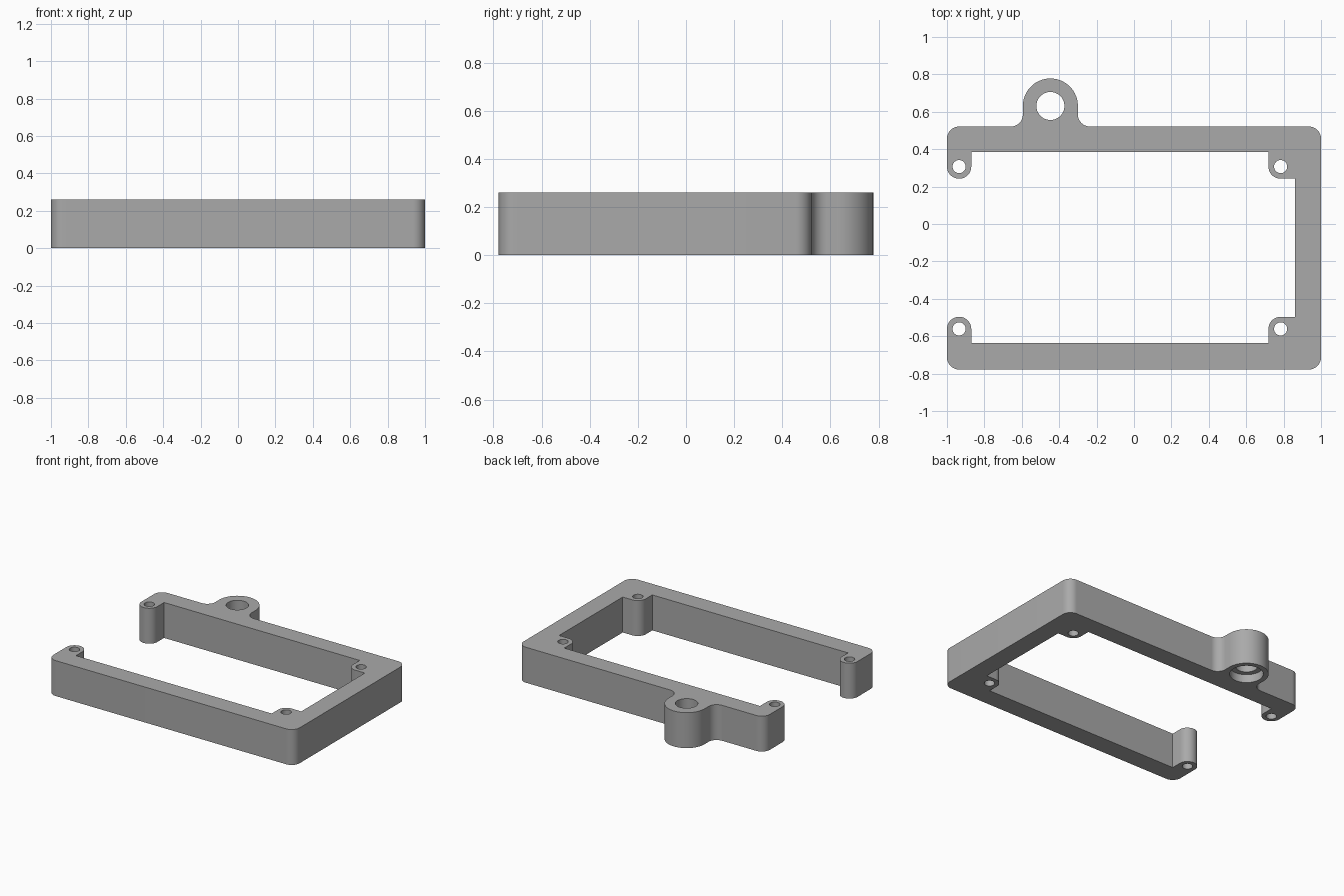
import bpy, bmesh
from math import cos, sin, radians

cube = bpy.data.objects.get("Cube")
if cube:
    bpy.data.objects.remove(cube, do_unlink=True)

HEIGHT = 0.26
R = 0.065                      # shared corner radius
LUG = (-0.447, 0.631)          # centre of the mounting lug
LUG_R = 0.147
BACK, FRONT = 0.521, -0.778    # outer frame edges in y
IN_BACK, IN_FRONT = 0.385, -0.636
HOLE_XS, HOLE_YS = (-0.935, 0.784), (0.307, -0.561)

grey = bpy.data.materials.new("plain grey")
grey.use_nodes = True
grey.diffuse_color = (0.4, 0.4, 0.4, 1)
grey.node_tree.nodes["Principled BSDF"].inputs["Base Color"].default_value = (0.4, 0.4, 0.4, 1)


def arc(x, y, r, start, end, steps=12):
    angles = [radians(start + (end - start) * i / steps) for i in range(steps + 1)]
    return [(x + r * cos(a), y + r * sin(a)) for a in angles]


def prism(name, points, bottom, top):
    """Extrude a flat outline between two heights."""
    bm = bmesh.new()
    face = bm.faces.new([bm.verts.new((x, y, bottom)) for x, y in points])
    new = bmesh.ops.extrude_face_region(bm, geom=[face])["geom"]
    for v in new:
        if isinstance(v, bmesh.types.BMVert):
            v.co.z = top
    bmesh.ops.recalc_face_normals(bm, faces=bm.faces)
    mesh = bpy.data.meshes.new(name)
    bm.to_mesh(mesh)
    bm.free()
    obj = bpy.data.objects.new(name, mesh)
    mesh.materials.append(grey)
    bpy.context.collection.objects.link(obj)
    return obj


# Outline of the open frame, counter-clockwise from the front left corner
lx, ly = LUG
arm_x, post_x = HOLE_XS
back_y, front_y = HOLE_YS
outline = (
    arc(-1 + R, FRONT + R, R, 180, 270)
    + arc(1 - R, FRONT + R, R, 270, 360)
    + arc(1 - R, BACK - R, R, 0, 90)
    # lug with filleted root
    + arc(lx + LUG_R + R, BACK + R, R, 270, 180)
    + arc(lx, ly, LUG_R, 0, 180, 40)
    + arc(lx - LUG_R - R, BACK + R, R, 360, 270)
    + arc(-1 + R, BACK - R, R, 90, 180)
    # back arm tip, inner edge and screw post
    + arc(arm_x, back_y, R, 180, 360, 24)
    + [(arm_x + R, IN_BACK), (post_x - R, IN_BACK)]
    + arc(post_x, back_y, R, 180, 270)
    + [(0.861, back_y - R), (0.861, front_y + R)]
    # front screw post, inner edge and arm tip
    + arc(post_x, front_y + 0, R, 90, 180)
    + [(post_x - R, IN_FRONT), (arm_x + R, IN_FRONT)]
    + arc(arm_x, front_y, R, 0, 180, 24)
)
frame = prism("mounting_frame", outline, 0, HEIGHT)

# Screw holes, lug hole and the wider recess under the lug
holes = [(x, y, 0.035, HEIGHT + 0.1) for x in HOLE_XS for y in HOLE_YS]
holes += [(lx, ly, 0.075, HEIGHT + 0.1), (lx, ly, 0.112, 0.06)]
bpy.context.view_layer.objects.active = frame
for x, y, r, top in holes:
    cutter = prism("hole_cutter", arc(x, y, r, 0, 360, 40)[:-1], -0.1, top)
    cutter.hide_render = True
    mod = frame.modifiers.new("hole", "BOOLEAN")
    mod.operation, mod.solver, mod.object = "DIFFERENCE", "EXACT", cutter
    bpy.ops.object.modifier_apply(modifier=mod.name)
    bpy.data.objects.remove(cutter, do_unlink=True)

# Smooth the rounded walls, keep the rims sharp
bpy.ops.object.select_all(action="DESELECT")
frame.select_set(True)
bpy.ops.object.shade_smooth_by_angle(angle=radians(30))
